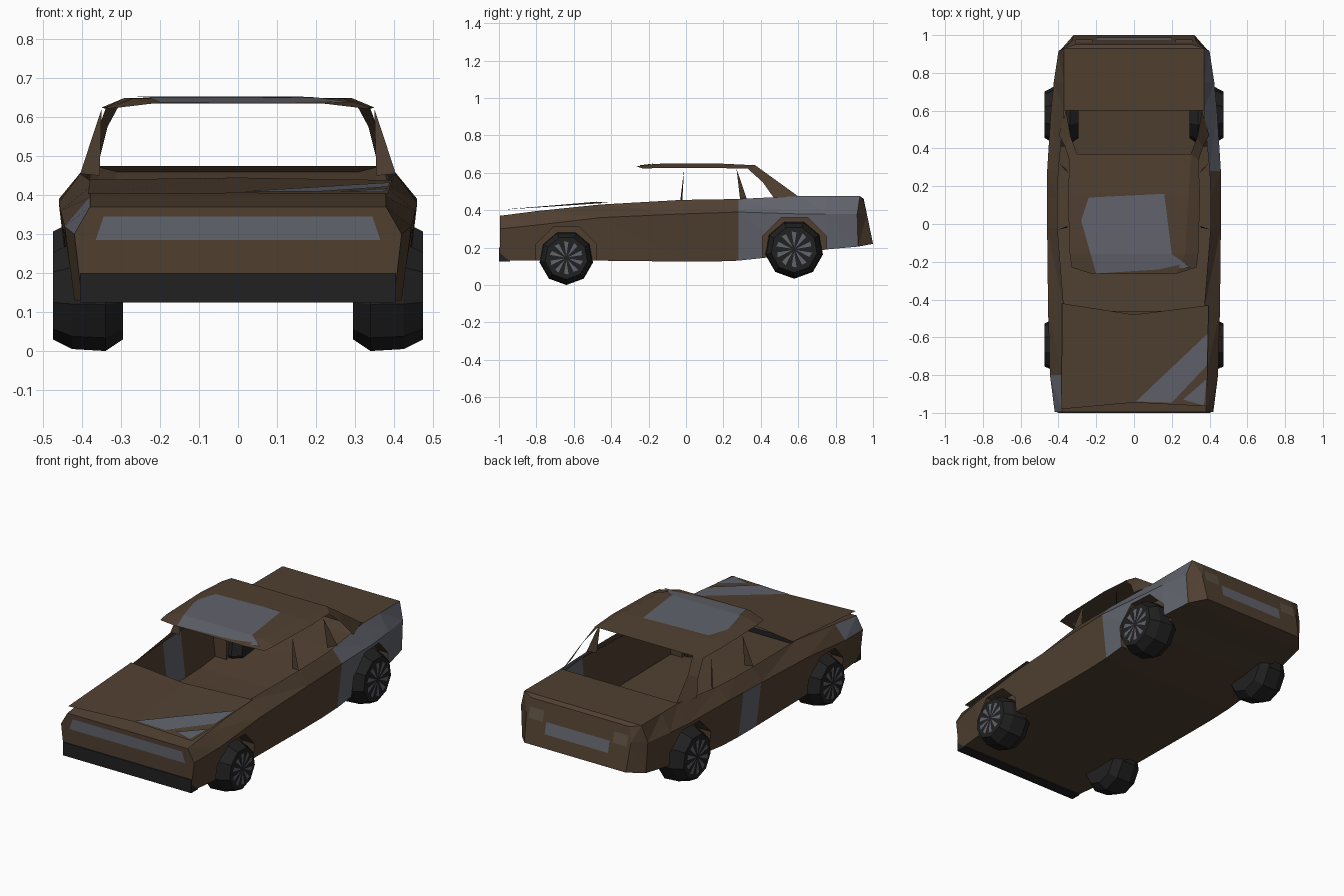
import bpy, bmesh, math
from mathutils import Vector

if "Cube" in bpy.data.objects:
    bpy.data.objects.remove(bpy.data.objects["Cube"])


def material(name, rgb):
    m = bpy.data.materials.new(name)
    m.diffuse_color = (*rgb, 1)
    m.use_nodes = True
    m.node_tree.nodes["Principled BSDF"].inputs["Base Color"].default_value = m.diffuse_color
    return m


BROWN = material("brown paint", (0.08, 0.05, 0.03))
GREY = material("grey panel", (0.12, 0.125, 0.15))
BLACK = material("black rubber", (0.015, 0.015, 0.015))
LAMP = material("lamp brown", (0.11, 0.08, 0.055))


def mesh_object(name, verts, faces, mats, ids=None):
    me = bpy.data.meshes.new(name)
    me.from_pydata(verts, [], faces)
    for m in mats:
        me.materials.append(m)
    for p, i in zip(me.polygons, ids or [0] * len(faces)):
        p.material_index = i
    ob = bpy.data.objects.new(name, me)
    bpy.context.collection.objects.link(ob)
    return ob


def panel(name, verts, mat):
    return mesh_object(name, verts, [list(range(len(verts)))], [mat])


def sheet(name, rows, mat):
    n = len(rows[0])
    faces = [(r * n + c, r * n + c + 1, (r + 1) * n + c + 1, (r + 1) * n + c)
             for r in range(len(rows) - 1) for c in range(n - 1)]
    return mesh_object(name, [v for r in rows for v in r], faces, [mat])


def turned(name, profile, sides, cy, cz, mat, phase=0.0):
    """Closed solid turned about an axis along x; profile = (x, radius)."""
    verts, faces, k = [], [], len(profile)
    for x, r in profile:
        for i in range(sides):
            a = math.tau * i / sides + phase
            verts.append((x, cy + r * math.sin(a), cz - r * math.cos(a)))
    for j in range(k - 1):
        for i in range(sides):
            i2 = (i + 1) % sides
            faces.append((j * sides + i, j * sides + i2, (j + 1) * sides + i2, (j + 1) * sides + i))
    faces.append(list(range(sides))[::-1])
    faces.append(list(range((k - 1) * sides, k * sides)))
    ob = mesh_object(name, verts, faces, [mat])
    bm = bmesh.new()
    bm.from_mesh(ob.data)
    bmesh.ops.recalc_face_normals(bm, faces=bm.faces)
    bm.to_mesh(ob.data)
    bm.free()
    return ob


# Body: half cross-sections (sill, waist, shoulder) lofted from nose to tail
sections = [
    [(.40, -.995, .13), (.42, -.995, .30), (.38, -.995, .37)],
    [(.42, -.80, .13), (.445, -.80, .32), (.38, -.80, .395)],
    [(.43, -.46, .13), (.455, -.46, .36), (.37, -.46, .43)],
    [(.43, -.02, .125), (.46, -.02, .38), (.405, -.02, .455)],
    [(.43, .14, .125), (.46, .14, .385), (.405, .14, .457)],
    [(.43, .28, .13), (.46, .28, .39), (.40, .28, .46)],
    [(.43, .60, .165), (.44, .60, .38), (.37, .60, .475)],
    [(.42, .75, .19), (.425, .75, .38), (.37, .75, .475)],
    [(.39, .92, .205), (.40, .915, .38), (.37, .93, .475)],
    [(.32, 1.0, .22), (.33, .967, .38), (.31, .95, .46)],
]
verts, faces, ids = [], [], []
for s in sections:
    verts += s + [(-x, y, z) for x, y, z in reversed(s)]
for j in range(len(sections) - 1):
    for i in range(6):
        a, b = j * 6 + i, j * 6 + (i + 1) % 6
        faces.append((a, b, b + 6, a + 6))
        right_rear = i in (0, 1) and j in (5, 6, 7)
        left_door = i == 4 and j == 3
        left_nose = i == 3 and j == 0
        ids.append(int(right_rear or left_door or left_nose))
faces += [tuple(range(6)), tuple(range(len(verts) - 6, len(verts)))]
ids += [0, 0]
body = mesh_object("body", verts, faces, [BROWN, GREY], ids)
bm = bmesh.new()
bm.from_mesh(body.data)
bmesh.ops.triangulate(bm, faces=bm.faces)
bmesh.ops.recalc_face_normals(bm, faces=bm.faces)
bm.to_mesh(body.data)
bm.free()

# Wheel arches cut into the body
for label, cy, cz, r in (("front", -.64, .15, .175), ("rear", .58, .19, .185)):
    for side, s in (("right", 1), ("left", -1)):
        cut = turned(f"{label}_{side}_arch_cutter", [(s * .36, r), (s * .6, r)], 8, cy, cz, BROWN, math.pi / 8)
        cut.hide_render = True
        cut.hide_viewport = False
        cut.display_type = 'WIRE'
        mod = body.modifiers.new("arch", 'BOOLEAN')
        mod.operation, mod.solver, mod.object = 'DIFFERENCE', 'EXACT', cut
dg = bpy.context.evaluated_depsgraph_get()
carved = bpy.data.meshes.new_from_object(body.evaluated_get(dg))
body.modifiers.clear()
body.data = carved
for ob in [o for o in bpy.data.objects if o.name.endswith("arch_cutter")]:
    bpy.data.objects.remove(ob)

# Open the cabin by removing the skin between the shoulders
bm = bmesh.new()
bm.from_mesh(body.data)
cabin = []
for f in bm.faces:
    c = f.calc_center_median()
    if f.normal.z > .9 and c.z > .41 and -.46 < c.y < .60:
        cabin.append(f)
bmesh.ops.delete(bm, geom=cabin, context='FACES')
bm.to_mesh(body.data)
bm.free()


# Bonnet, a thin sheet above the nose, with grey patches
def bonnet(x, y, lift=0.0):
    t = (y + .97) / .5
    return (x, y, .403 + .033 * t + .01 * t * (1 - abs(x) / .39) + lift)


sheet("bonnet", [[bonnet(-.385, -.98), bonnet(0, -.945), bonnet(.385, -.965)],
                 [bonnet(-.38, -.42), bonnet(0, -.48), bonnet(.395, -.43)]], BROWN)
panel("bonnet_patch", [bonnet(x, y, .004) for x, y in ((.01, -.94), (.2, -.945), (.385, -.75), (.39, -.58))], GREY)
panel("bonnet_corner_patch", [bonnet(x, y, .004) for x, y in ((.26, -.93), (.37, -.96), (.385, -.82))], GREY)

# Front bumper and grille
x, y0, y1, z0, z1 = .405, -1.0, -.94, .125, .20
mesh_object("front_bumper",
            [(sx * x, y, z) for y in (y0, y1) for z in (z0, z1) for sx in (-1, 1)],
            [(0, 1, 3, 2), (4, 6, 7, 5), (0, 4, 5, 1), (2, 3, 7, 6), (0, 2, 6, 4), (1, 5, 7, 3)], [BLACK])
panel("grille", [(-.365, -.998, .285), (.365, -.998, .285), (.345, -.998, .345), (-.345, -.998, .345)], GREY)


# Tail panel and rear lamps, laid on the sloping back face
def tail(x, z):
    return (x, 1.0 - .05 * (z - .22) / .24 + .004, z)


def tail_quad(name, x0, x1, z0, z1, mat):
    panel(name, [tail(x1, z0), tail(x0, z0), tail(x0, z1), tail(x1, z1)], mat)


tail_quad("tail_panel", -.20, .20, .295, .36, GREY)
for side, s in (("right", 1), ("left", -1)):
    a, b = sorted((s * .22, s * .31))
    tail_quad(f"{side}_rear_lamp", a, b, .355, .415, LAMP)

# Roof with its grey centre
roof_rows = [(-.23, -.265, .33, .622, .22, .635), (-.16, -.16, .34, .625, .27, .648),
             (.16, .16, .35, .625, .29, .65), (.34, .37, .34, .622, .30, .64)]
sheet("roof", [[(-xo, yo, zo), (-xi, yi, zi), (xi, yi, zi), (xo, yo, zo)]
               for yo, yi, xo, zo, xi, zi in roof_rows], BROWN)
panel("roof_panel", [(-.23, -.16, .651), (.2, -.16, .651), (.16, .16, .653), (-.24, .14, .653), (-.28, .02, .652)], GREY)
panel("roof_front_panel", [(-.2, -.262, .638), (.3, -.23, .638), (.2, -.16, .651), (-.23, -.16, .651)], GREY)

# Pillars on each side
for side, s in (("right", 1), ("left", -1)):
    def m(*pts):
        return [(s * x, y, z) for x, y, z in pts]
    panel(f"{side}_door_pillar", m((.35, -.01, .622), (.355, -.02, .45), (.405, -.03, .455)), BROWN)
    panel(f"{side}_quarter_pillar", m((.35, .27, .622), (.36, .29, .45), (.40, .325, .46)), BROWN)
    sheet(f"{side}_rear_pillar", [m((.34, .33, .622), (.30, .37, .64)),
                                  m((.365, .41, .55), (.335, .46, .575)),
                                  m((.398, .47, .465), (.36, .60, .474))], BROWN)

# Wheels: faceted tyre plus a star of thin spokes
for label, cy, cz, k in (("front", -.64, .145, 1.0), ("rear", .578, .19, 1.08)):
    for side, s in (("right", 1), ("left", -1)):
        profile = [(s * .295, .115 * k), (s * .34, .145 * k), (s * .425, .14 * k), (s * .475, .115 * k)]
        turned(f"{label}_{side}_tyre", profile, 9, cy, cz, BLACK)
        pts, tris = [], []
        for i in range(10):
            a = math.tau * i / 10
            for da, r in ((0, .012), (-.14, .09 * k), (.14, .085 * k)):
                pts.append((s * .478, cy + r * math.sin(a + da), cz + r * math.cos(a + da)))
            tris.append((3 * i, 3 * i + 1, 3 * i + 2))
        mesh_object(f"{label}_{side}_spokes", pts, tris, [GREY])
